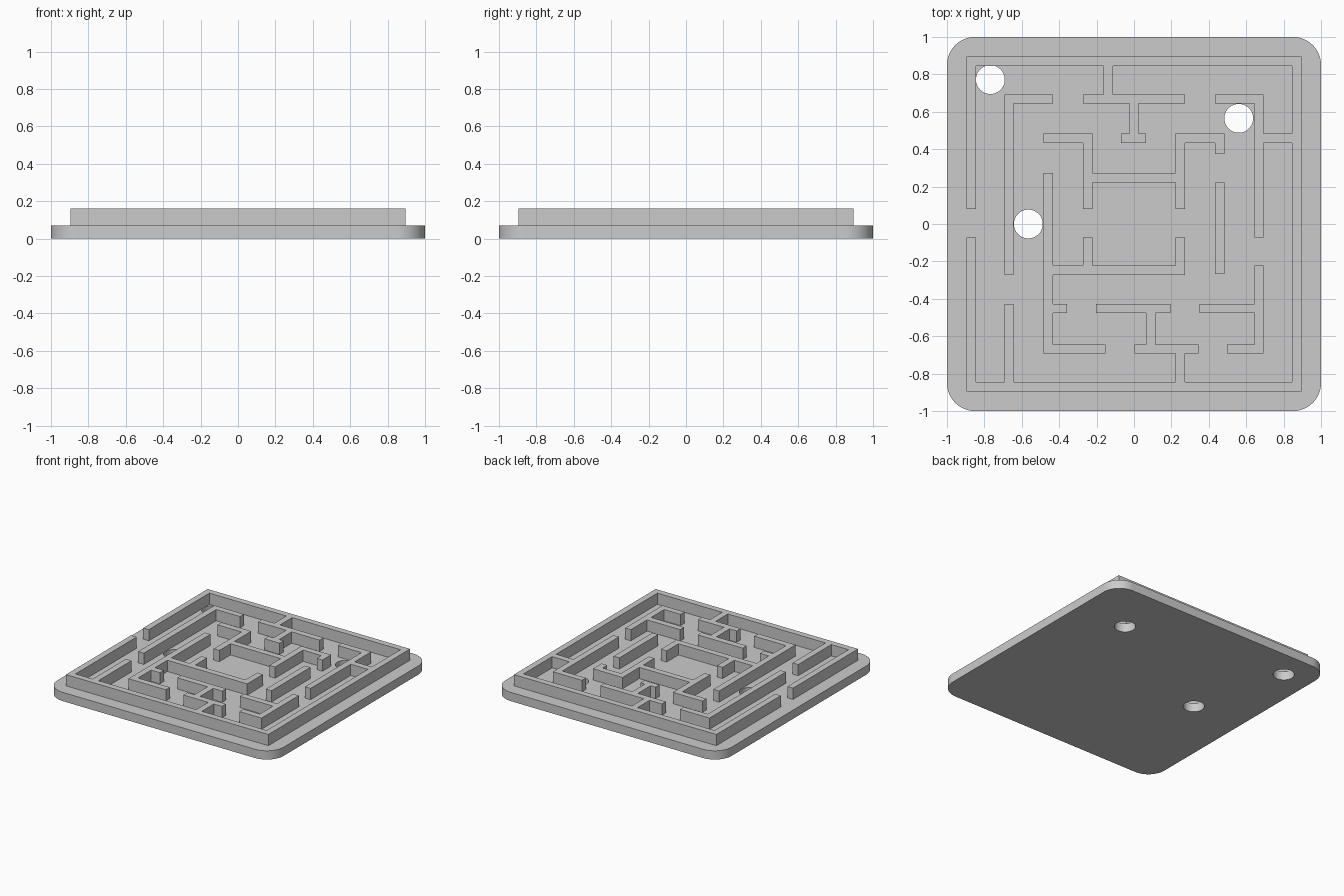
import bpy, bmesh
from math import sin, cos, pi

if "Cube" in bpy.data.objects:
    bpy.data.objects.remove(bpy.data.objects["Cube"])

PLATE_TOP, WALL_TOP = 0.07, 0.16
HALF = 0.025  # half wall thickness


def extrude_up(bm, height, name):
    """Raise a flat bmesh into a solid object."""
    ext = bmesh.ops.extrude_face_region(bm, geom=bm.faces[:], use_keep_orig=True)
    verts = [g for g in ext["geom"] if isinstance(g, bmesh.types.BMVert)]
    bmesh.ops.translate(bm, verts=verts, vec=(0, 0, height))
    bmesh.ops.dissolve_limit(bm, angle_limit=0.01, verts=bm.verts[:], edges=bm.edges[:])
    bmesh.ops.recalc_face_normals(bm, faces=bm.faces[:])
    mesh = bpy.data.meshes.new(name)
    bm.to_mesh(mesh)
    bm.free()
    obj = bpy.data.objects.new(name, mesh)
    bpy.context.collection.objects.link(obj)
    return obj


def arc(cx, cy, r, start, end, n):
    return [(cx + r * cos(start + (end - start) * i / n),
             cy + r * sin(start + (end - start) * i / n)) for i in range(n + 1)]


# Base plate: rounded square with three drop holes
R = 0.15
outline = []
for k, (sx, sy) in enumerate([(1, 1), (-1, 1), (-1, -1), (1, -1)]):
    outline += arc(sx * (1 - R), sy * (1 - R), R, k * pi / 2, (k + 1) * pi / 2, 16)
loops = [outline]
for cx, cy in [(-0.768, 0.772), (0.56, 0.565), (-0.565, 0)]:
    loops.append(arc(cx, cy, 0.077, 0, 2 * pi, 48)[:-1])

bm = bmesh.new()
edges = []
for pts in loops:
    vs = [bm.verts.new((x, y, 0)) for x, y in pts]
    edges += [bm.edges.new((vs[i - 1], vs[i])) for i in range(len(vs))]
bmesh.ops.triangle_fill(bm, use_beauty=True, use_dissolve=False, edges=edges)
plate = extrude_up(bm, PLATE_TOP, "base_plate")
bpy.context.view_layer.objects.active = plate
plate.select_set(True)
bpy.ops.object.shade_smooth_by_angle(angle=0.6)

# Maze walls as centre lines on rings A (outer) to D (inner)
A, B, C, D = 0.87, 0.668, 0.459, 0.247
paths = [
    # outer border with the entrance on the left
    [(-A, 0.106), (-A, A), (A, A), (A, -A), (-A, -A), (-A, -0.098)],
    # upper bar, its stem to the border and the hanging T
    [(-0.138, A), (-0.138, B)],
    [(-D, B), (D, B)],
    [(0, B), (0, C)],
    [(-0.045, C), (0.04, C)],
    # left side
    [(-0.457, B), (-B, B), (-B, -0.247)],
    [(-B, -0.452), (-B, -A)],
    # central room, upper half
    [(-C, C), (-D, C), (-D, 0.106)],
    [(-D, D), (D, D)],
    [(D, 0.106), (D, C), (C, C), (C, 0.4)],
    # central room, lower half and left branch
    [(-D, -0.098), (-D, -D)],
    [(D, -0.098), (D, -D), (-C, -D)],
    [(-C, D), (-C, -B), (-0.178, -B)],
    [(-C, -0.452), (-0.382, -0.452)],
    # right side
    [(C, 0.197), (C, -0.243)],
    [(C, B), (B, B), (B, -0.048 - HALF + 0.025)],
    [(B, C), (A, C)],
    [(B, -0.247), (B, -B), (0.523, -B)],
    [(0.375, -0.452), (B, -0.452)],
    # lower bars
    [(-0.178, -0.452), (0.17, -0.452)],
    [(0.09, -0.452), (0.09, -B)],
    [(0.027, -B), (0.32, -B)],
    [(D, -B), (D, -A)],
]
rects = []
for p in paths:
    for (x0, y0), (x1, y1) in zip(p, p[1:]):
        rects.append([round(v, 4) for v in (min(x0, x1) - HALF, min(y0, y1) - HALF,
                                            max(x0, x1) + HALF, max(y0, y1) + HALF)])

# Merge the wall footprints into one clean outline, then raise it
xs = sorted({v for r in rects for v in (r[0], r[2])})
ys = sorted({v for r in rects for v in (r[1], r[3])})
bm = bmesh.new()
grid = {}


def vert(i, j):
    if (i, j) not in grid:
        grid[i, j] = bm.verts.new((xs[i], ys[j], PLATE_TOP))
    return grid[i, j]


for i in range(len(xs) - 1):
    for j in range(len(ys) - 1):
        mx, my = (xs[i] + xs[i + 1]) / 2, (ys[j] + ys[j + 1]) / 2
        if any(r[0] < mx < r[2] and r[1] < my < r[3] for r in rects):
            bm.faces.new((vert(i, j), vert(i + 1, j), vert(i + 1, j + 1), vert(i, j + 1)))
extrude_up(bm, WALL_TOP - PLATE_TOP, "maze_walls")
